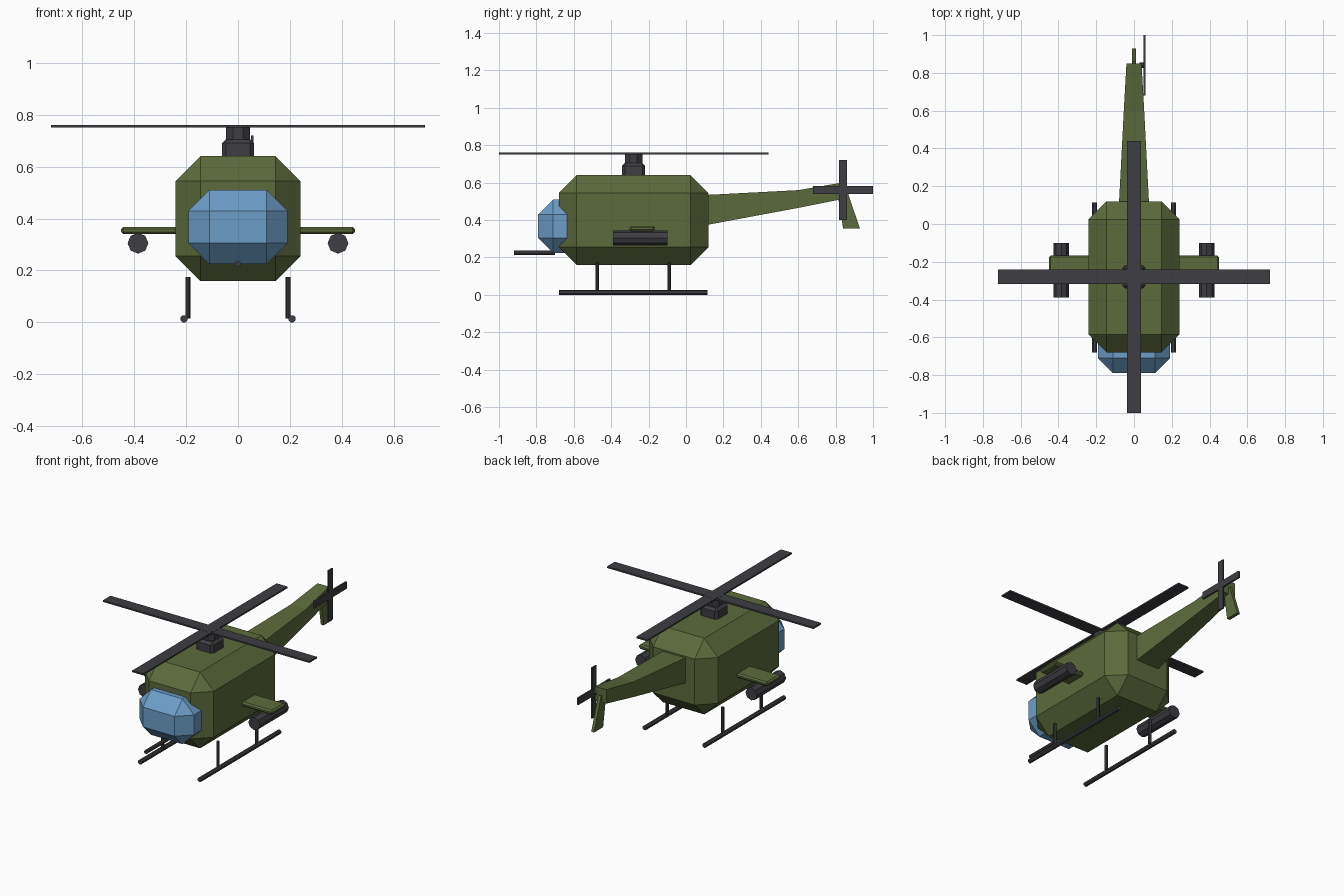
import bpy, bmesh
from math import pi
from mathutils import Matrix, Vector

old = bpy.data.objects.get("Cube")
if old:
    bpy.data.objects.remove(old, do_unlink=True)


def material(name, rgb):
    m = bpy.data.materials.new(name)
    m.use_nodes = True
    m.diffuse_color = (*rgb, 1)
    m.node_tree.nodes["Principled BSDF"].inputs["Base Color"].default_value = (*rgb, 1)
    return m


GREEN = material("olive green", (0.107, 0.147, 0.045))
DARK = material("dark grey", (0.048, 0.048, 0.056))
GLASS = material("glass blue", (0.15, 0.34, 0.58))


def finish(bm, name, mat):
    bmesh.ops.recalc_face_normals(bm, faces=bm.faces)
    mesh = bpy.data.meshes.new(name)
    bm.to_mesh(mesh)
    bm.free()
    mesh.materials.append(mat)
    ob = bpy.data.objects.new(name, mesh)
    bpy.context.collection.objects.link(ob)
    return ob


def box(name, mat, lo, hi, bevel=0):
    """Box between two corners, with chamfered edges."""
    lo, hi = Vector(lo), Vector(hi)
    bm = bmesh.new()
    bmesh.ops.create_cube(bm, size=1, matrix=Matrix.Translation((lo + hi) / 2)
                          @ Matrix.Diagonal((*(hi - lo), 1)))
    if bevel:
        bmesh.ops.bevel(bm, geom=bm.edges[:], offset=bevel, segments=1,
                        affect='EDGES', profile=0.5)
    return finish(bm, name, mat)


def rod(name, mat, start, end, radius, sides=8, turn=0):
    """Straight prism from start to end."""
    a, b = Vector(start), Vector(end)
    axis = b - a
    rot = axis.to_track_quat('Z', 'Y').to_matrix().to_4x4()
    bm = bmesh.new()
    bmesh.ops.create_cone(bm, cap_ends=True, segments=sides, radius1=radius,
                          radius2=radius, depth=axis.length,
                          matrix=Matrix.Translation((a + b) / 2) @ rot
                          @ Matrix.Rotation(turn, 4, 'Z'))
    return finish(bm, name, mat)


def loft(name, mat, rings):
    """Skin through four-sided rings, closed at both ends."""
    bm = bmesh.new()
    loops = [[bm.verts.new(p) for p in ring] for ring in rings]
    for r, s in zip(loops, loops[1:]):
        for i in range(4):
            j = (i + 1) % 4
            bm.faces.new((r[i], r[j], s[j], s[i]))
    bm.faces.new(loops[0])
    bm.faces.new(loops[-1])
    return finish(bm, name, mat)


# Body and cockpit
box("fuselage", GREEN, (-0.24, -0.68, 0.16), (0.24, 0.12, 0.64), 0.095)
box("cockpit_glass", GLASS, (-0.19, -0.79, 0.225), (0.19, -0.45, 0.51), 0.08)
rod("nose_gun", DARK, (0, -0.92, 0.225), (0, -0.70, 0.225), 0.012)

# Tail boom: half width, y, bottom and top of each section
sections = [(0.08, 0.10, 0.372, 0.534), (0.054, 0.60, 0.465, 0.56),
            (0.04, 0.85, 0.515, 0.603)]
loft("tail_boom", GREEN, [[(-w, y, b), (w, y, b), (w, y, t), (-w, y, t)]
                          for w, y, b, t in sections])

# Swept tail fin
fin = [(0.81, 0.54), (0.86, 0.56), (0.93, 0.355), (0.84, 0.355)]
loft("tail_fin", GREEN, [[(x, y, z) for y, z in fin] for x in (-0.01, 0.01)])

# Main rotor
box("rotor_mast", DARK, (-0.062, -0.342, 0.62), (0.062, -0.218, 0.705), 0.015)
rod("rotor_hub", DARK, (0, -0.28, 0.69), (0, -0.28, 0.761), 0.05, 8, pi / 8)
box("main_blade_across", DARK, (-0.72, -0.318, 0.75), (0.72, -0.242, 0.76))
box("main_blade_along", DARK, (-0.038, -1.0, 0.75), (0.038, 0.44, 0.76))

# Tail rotor
rod("tail_rotor_axle", DARK, (0.03, 0.84, 0.56), (0.055, 0.84, 0.56), 0.015)
box("tail_blade_level", DARK, (0.05, 0.68, 0.539), (0.06, 1.0, 0.583))
box("tail_blade_upright", DARK, (0.05, 0.818, 0.40), (0.06, 0.862, 0.72))

# Wings, pods and landing skids on both sides
for side, s in (("left", 1), ("right", -1)):
    inner, outer = sorted((s * 0.20, s * 0.45))
    box(side + "_wing", GREEN, (inner, -0.302, 0.34), (outer, -0.167, 0.368), 0.009)
    rod(side + "_pod", DARK, (s * 0.385, -0.39, 0.305), (s * 0.385, -0.10, 0.305), 0.04)
    rod(side + "_skid", DARK, (s * 0.208, -0.68, 0.014), (s * 0.208, 0.115, 0.014),
        0.0145, 8, pi / 8)
    for place, y in (("front", -0.475), ("rear", -0.09)):
        rod(f"{side}_{place}_strut", DARK, (s * 0.193, y, 0.016),
            (s * 0.193, y, 0.175), 0.01)
